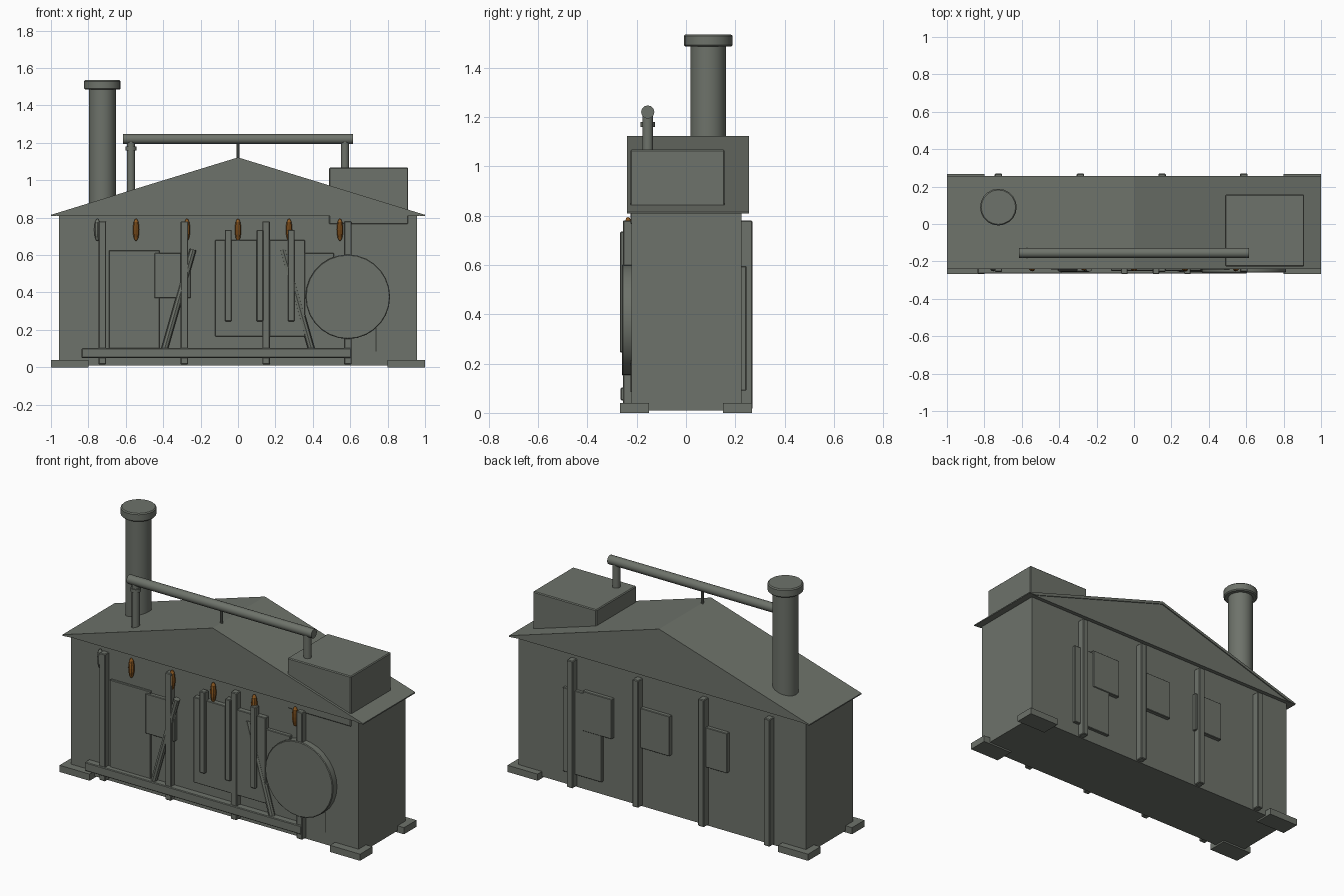
import bpy, math
from mathutils import Vector

if "Cube" in bpy.data.objects:
    bpy.data.objects.remove(bpy.data.objects["Cube"])


def material(name, rgb):
    m = bpy.data.materials.new(name)
    m.diffuse_color = (*rgb, 1)
    m.use_nodes = True
    m.node_tree.nodes["Principled BSDF"].inputs["Base Color"].default_value = m.diffuse_color
    return m


GREY = material("grey_green_metal", (0.155, 0.17, 0.145))
AMBER = material("amber_lamp", (0.27, 0.10, 0.015))


def finish(ob, name, mat=GREY, bevel=0.0):
    ob.name = name
    ob.data.materials.append(mat)
    if bevel:
        b = ob.modifiers.new("edge", 'BEVEL')
        b.width = bevel
        b.segments = 1
    return ob


def box(name, x, y, z, bevel=0.0):
    """Box from (min, max) ranges on each axis."""
    r = (x, y, z)
    bpy.ops.mesh.primitive_cube_add(size=1, location=[(a + b) / 2 for a, b in r])
    ob = bpy.context.object
    ob.scale = [b - a for a, b in r]
    bpy.ops.object.transform_apply(location=False, rotation=False, scale=True)
    return finish(ob, name, GREY, bevel)


def rod(name, a, b, radius, sides=12, bevel=0.0):
    """Cylinder between two points."""
    a, b = Vector(a), Vector(b)
    d = b - a
    bpy.ops.mesh.primitive_cylinder_add(vertices=sides, radius=radius, depth=d.length,
                                        location=(a + b) / 2)
    ob = bpy.context.object
    ob.rotation_euler = d.to_track_quat('Z', 'Y').to_euler()
    finish(ob, name, GREY, bevel)
    bpy.ops.object.shade_smooth_by_angle(angle=math.radians(32))
    return ob


def prism(name, profile, y0, y1):
    """Extrude an x-z profile along y."""
    n = len(profile)
    verts = [(x, y, z) for y in (y0, y1) for x, z in profile]
    faces = [list(range(n)), list(range(2 * n - 1, n - 1, -1))]
    faces += [[i, n + i, n + (i + 1) % n, (i + 1) % n] for i in range(n)]
    me = bpy.data.meshes.new(name)
    me.from_pydata(verts, [], faces)
    ob = bpy.data.objects.new(name, me)
    bpy.context.collection.objects.link(ob)
    return finish(ob, name)


# Main hall and corner feet
box("hall_walls", (-0.957, 0.957), (-0.22, 0.226), (0.01, 0.815))
for sx in (-1, 1):
    for sy in (-1, 1):
        box("corner_foot", sorted((sx * 0.8, sx * 1.0)), sorted((sy * 0.15, sy * 0.268)), (0, 0.04))

# Gable and thin roof sheet
prism("gable", [(-0.97, 0.81), (0.97, 0.81), (0, 1.108)], -0.234, 0.25)
prism("roof_sheet", [(-1, 0.808), (-0.95, 0.812), (0, 1.105), (0.95, 0.812), (1, 0.808),
                     (1, 0.815), (0, 1.122), (-1, 0.815)], -0.24, 0.256)

# Chimney with cap
rod("chimney", (-0.725, 0.09, 0.82), (-0.725, 0.09, 1.5), 0.072, 20)
rod("chimney_cap", (-0.725, 0.09, 1.485), (-0.725, 0.09, 1.535), 0.098, 20, 0.006)

# Roof box
box("roof_tank", (0.487, 0.91), (-0.226, 0.157), (0.765, 1.068), 0.005)

# Roof pipe and its supports
PY = -0.155
rod("roof_pipe", (-0.615, PY, 1.22), (0.615, PY, 1.22), 0.027)
for x in (-0.572, 0.572):
    rod("pipe_support", (x, PY, 0.88), (x, PY, 1.22), 0.022)
rod("pipe_hanger", (0, PY, 1.1), (0, PY, 1.21), 0.008, 8)
rod("support_collar", (-0.572, PY, 1.16), (-0.572, PY, 1.18), 0.029)

# Wall posts, front and back
for x in (-0.725, -0.287, 0.15, 0.587):
    box("front_post", (x - 0.02, x + 0.02), (-0.256, -0.215), (0.015, 0.78), 0.004)
    box("back_post", (x - 0.02, x + 0.02), (0.22, 0.269), (0.015, 0.78), 0.004)

# Doors and window plates
box("front_door", (-0.69, -0.42), (-0.234, -0.215), (0.09, 0.625), 0.003)
box("back_door", (0.39, 0.65), (0.22, 0.245), (0.09, 0.595), 0.003)
for x in (-0.35, 0.033, 0.417):
    box("front_window", (x - 0.097, x + 0.097), (-0.242, -0.215), (0.37, 0.61), 0.003)
    box("back_window", (x - 0.097, x + 0.097), (0.22, 0.25), (0.37, 0.61), 0.003)

# Diagonal braces
for s in (-1, 1):
    rod("diagonal_brace", (s * 0.24, -0.238, 0.63), (s * 0.395, -0.238, 0.09), 0.018, 8)

# Machine panel with three uprights
box("machine_panel", (-0.122, 0.358), (-0.25, -0.215), (0.165, 0.68), 0.003)
for x in (-0.052, 0.117, 0.285):
    box("panel_upright", (x - 0.018, x + 0.018), (-0.268, -0.23), (0.245, 0.735), 0.004)

# Round hatch and fine cable
rod("round_hatch", (0.587, -0.215, 0.377), (0.587, -0.26, 0.377), 0.226, 28, 0.004)
rod("cable", (0.738, -0.222, 0.085), (0.738, -0.222, 0.22), 0.003, 6)

# Low front rail
box("front_rail", (-0.836, 0.605), (-0.265, -0.22), (0.05, 0.102), 0.004)

# Hanging lamps
for x in (-0.752, -0.545, -0.273, 0.0, 0.273, 0.545):
    bpy.ops.mesh.primitive_uv_sphere_add(segments=10, ring_count=8, radius=1,
                                         location=(x, -0.235, 0.735))
    lamp = bpy.context.object
    lamp.scale = (0.018, 0.018, 0.06)
    finish(lamp, "hanging_lamp", GREY if x < -0.7 else AMBER)
